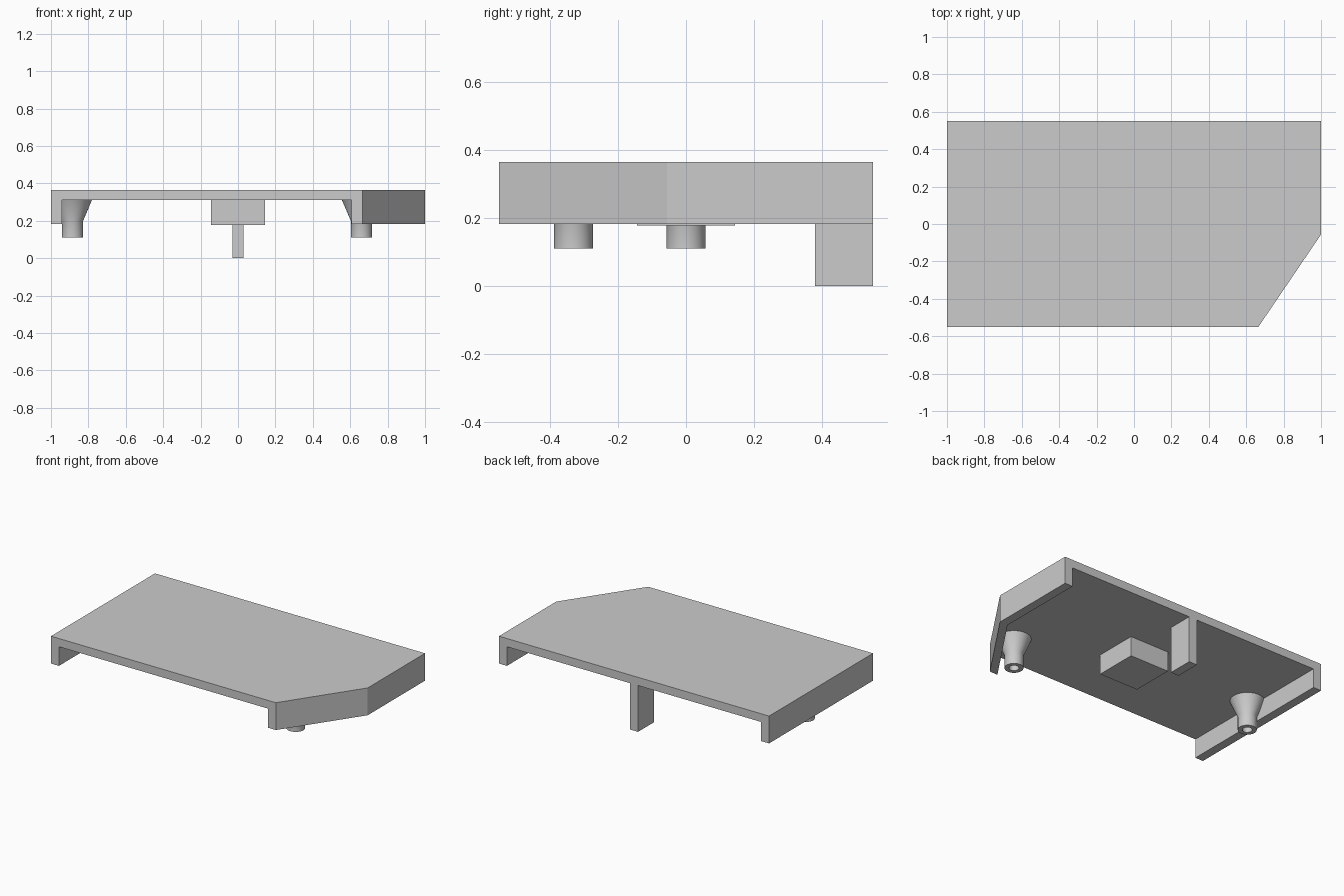
import bpy, bmesh, math

if "Cube" in bpy.data.objects:
    bpy.data.objects.remove(bpy.data.objects["Cube"], do_unlink=True)

TOP, UNDER, RIM = 0.365, 0.31, 0.182   # deck top, deck underside, wall bottom
WALL = 0.059

grey = bpy.data.materials.new("plain grey")
grey.use_nodes = True
grey.diffuse_color = (0.6, 0.6, 0.6, 1)
grey.node_tree.nodes["Principled BSDF"].inputs["Base Color"].default_value = (0.6, 0.6, 0.6, 1)


def finish(name, bm):
    bmesh.ops.recalc_face_normals(bm, faces=bm.faces)
    mesh = bpy.data.meshes.new(name)
    bm.to_mesh(mesh)
    bm.free()
    mesh.materials.append(grey)
    obj = bpy.data.objects.new(name, mesh)
    bpy.context.collection.objects.link(obj)
    return obj


def prism(name, outline, z0, z1):
    """Extrude a flat outline from z0 up to z1."""
    bm = bmesh.new()
    face = bm.faces.new([bm.verts.new((x, y, z0)) for x, y in outline])
    ext = bmesh.ops.extrude_face_region(bm, geom=[face])["geom"]
    verts = [v for v in ext if isinstance(v, bmesh.types.BMVert)]
    bmesh.ops.translate(bm, verts=verts, vec=(0, 0, z1 - z0))
    return finish(name, bm)


def rect(x0, x1, y0, y1):
    return [(x0, y0), (x1, y0), (x1, y1), (x0, y1)]


def post(name, x, y):
    """Hollow round post that flares out where it meets the deck."""
    profile = [(0.03, UNDER), (0.03, 0.111), (0.057, 0.111), (0.057, 0.2), (0.104, UNDER)]
    bm = bmesh.new()
    pts = [bm.verts.new((r, 0, z)) for r, z in profile]
    edges = [bm.edges.new(pair) for pair in zip(pts, pts[1:])]
    bmesh.ops.spin(bm, geom=pts + edges, cent=(0, 0, 0), axis=(0, 0, 1),
                   angle=math.tau, steps=48, use_duplicate=False)
    bmesh.ops.remove_doubles(bm, verts=bm.verts, dist=0.0001)
    bmesh.ops.translate(bm, verts=bm.verts, vec=(x, y, 0))
    obj = finish(name, bm)
    bpy.ops.object.select_all(action='DESELECT')
    obj.select_set(True)
    bpy.context.view_layer.objects.active = obj
    bpy.ops.object.shade_smooth_by_angle(angle=math.radians(25))


# Deck with one cut corner, hollowed from below so only the side walls remain
deck = prism("deck", [(-1, -0.55), (0.665, -0.55), (1, -0.056), (1, 0.55), (-1, 0.55)], RIM, TOP)
slope = (1 - 0.665) / (0.55 - 0.056)
channel = prism("channel_cutter",
                [(WALL - 1, -0.65), (0.665 - WALL - 0.1 * slope, -0.65),
                 (1 - WALL, -0.056), (1 - WALL, 0.65), (WALL - 1, 0.65)], 0, UNDER)
channel.hide_render = True
cut = deck.modifiers.new("channel", 'BOOLEAN')
cut.operation = 'DIFFERENCE'
cut.solver = 'EXACT'
cut.object = channel
bpy.context.view_layer.objects.active = deck
bpy.ops.object.modifier_apply(modifier=cut.name)
bpy.data.objects.remove(channel, do_unlink=True)

# Square block under the middle and the tall support at the back edge
prism("centre_block", rect(-0.144, 0.144, -0.144, 0.144), 0.178, UNDER)
prism("back_support", rect(-0.03, 0.03, 0.38, 0.55), 0, UNDER)

# Screw posts
post("right_post", -0.885, 0)
post("left_post", 0.66, -0.331)
